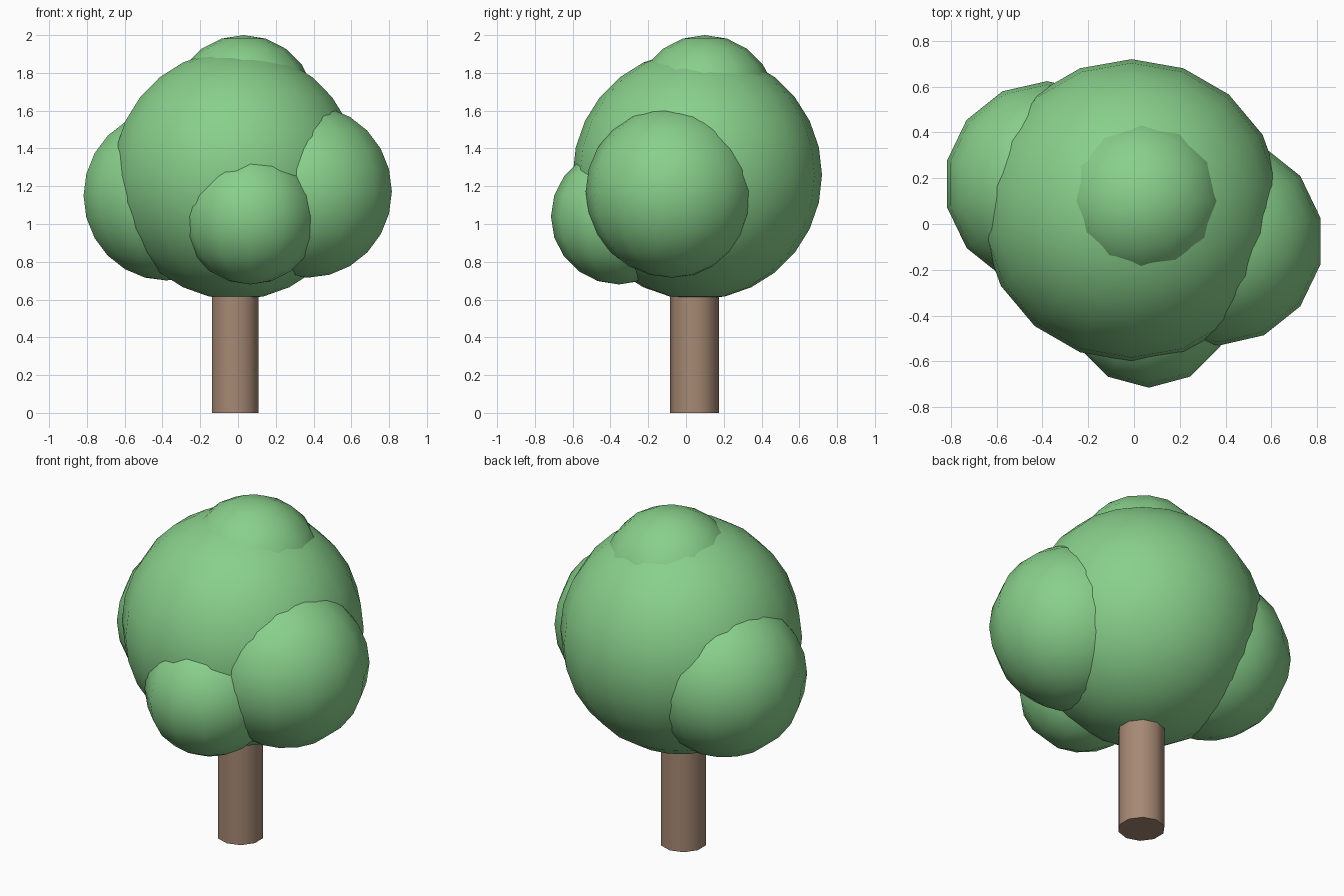
import bpy
import bmesh
import math
from mathutils import Matrix

cube = bpy.data.objects.get("Cube")
if cube:
    bpy.data.objects.remove(cube, do_unlink=True)


def material(name, colour):
    mat = bpy.data.materials.new(name)
    mat.use_nodes = True
    mat.diffuse_color = (*colour, 1)
    bsdf = next(n for n in mat.node_tree.nodes if n.type == 'BSDF_PRINCIPLED')
    bsdf.inputs["Base Color"].default_value = (*colour, 1)
    return mat


leaf_green = material("leaf green", (0.25, 0.63, 0.26))
bark_brown = material("bark brown", (0.38, 0.25, 0.175))


def finish(name, bm, centre, mat):
    """Turn a corner to +y, place the mesh and shade it smooth."""
    rim = max(bm.verts, key=lambda v: v.co.x ** 2 + v.co.y ** 2).co
    turn = math.pi / 2 - math.atan2(rim.y, rim.x)
    bm.transform(Matrix.Translation(centre) @ Matrix.Rotation(turn, 4, 'Z'))
    mesh = bpy.data.meshes.new(name)
    bm.to_mesh(mesh)
    bm.free()
    mesh.materials.append(mat)
    obj = bpy.data.objects.new(name, mesh)
    bpy.context.collection.objects.link(obj)
    bpy.ops.object.select_all(action='DESELECT')
    obj.select_set(True)
    bpy.context.view_layer.objects.active = obj
    bpy.ops.object.shade_smooth_by_angle(angle=math.radians(60))


def foliage(name, centre, radius, segments, rings):
    bm = bmesh.new()
    bmesh.ops.create_uvsphere(bm, u_segments=segments, v_segments=rings, radius=radius)
    finish(name, bm, centre, leaf_green)


# Leafy crown: one large ball with four smaller ones around it
foliage("crown", (-0.01, 0.06, 1.26), 0.66, 18, 14)
foliage("front_foliage", (0.065, -0.355, 1.04), 0.36, 12, 10)
foliage("left_foliage", (0.37, -0.075, 1.172), 0.456, 14, 12)
foliage("right_foliage", (-0.38, 0.175, 1.15), 0.449, 14, 12)
foliage("top_foliage", (0.03, 0.10, 1.62), 0.38, 12, 10)

# Trunk: capped ten-sided cylinder reaching into the crown
height = 0.9
bm = bmesh.new()
bmesh.ops.create_cone(bm, cap_ends=True, segments=10, radius1=0.129, radius2=0.129, depth=height)
finish("trunk", bm, (-0.015, 0.045, height / 2), bark_brown)
